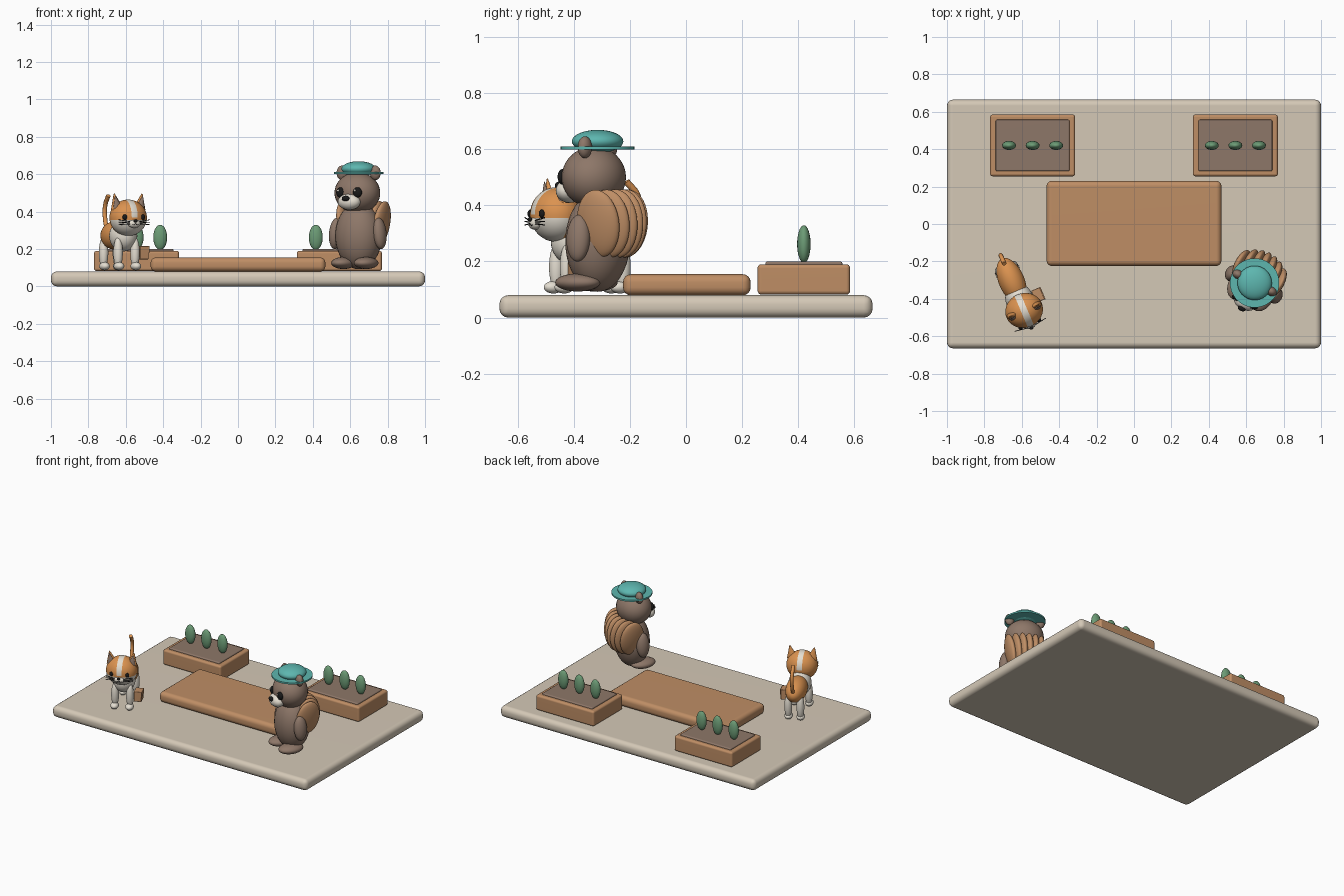
import bpy, bmesh
from math import radians
from mathutils import Matrix, Vector

cube = bpy.data.objects.get("Cube")
if cube:
    bpy.data.objects.remove(cube, do_unlink=True)


def material(name, rgb):
    m = bpy.data.materials.new(name)
    m.use_nodes = True
    m.diffuse_color = (*rgb, 1)
    bsdf = next(n for n in m.node_tree.nodes if n.type == 'BSDF_PRINCIPLED')
    bsdf.inputs["Base Color"].default_value = (*rgb, 1)
    return m


STONE = material("stone", (0.66, 0.58, 0.47))
WOOD = material("wood", (0.52, 0.27, 0.13))
BROWN = material("brown", (0.27, 0.185, 0.14))
ORANGE = material("orange", (0.71, 0.29, 0.08))
WHITE = material("warm white", (0.78, 0.73, 0.64))
TEAL = material("teal", (0.11, 0.47, 0.43))
GREEN = material("green", (0.15, 0.33, 0.18))
BLACK = material("black", (0.01, 0.01, 0.01))
WORLD = Matrix.Identity(4)


def finish(bm, name, mats, frame):
    me = bpy.data.meshes.new(name)
    bm.to_mesh(me)
    bm.free()
    me.shade_smooth()
    me.set_sharp_from_angle(angle=radians(40))
    for m in mats:
        me.materials.append(m)
    ob = bpy.data.objects.new(name, me)
    ob.matrix_world = frame
    bpy.context.collection.objects.link(ob)
    return ob


def box(name, centre, size, mat, bevel, frame=WORLD):
    bm = bmesh.new()
    bmesh.ops.create_cube(bm, size=1)
    bmesh.ops.scale(bm, vec=size, verts=bm.verts)
    bmesh.ops.translate(bm, vec=centre, verts=bm.verts)
    bmesh.ops.bevel(bm, geom=bm.edges[:], offset=bevel, segments=4,
                    profile=0.5, affect='EDGES')
    ob = finish(bm, name, [mat], frame)
    ob.modifiers.new("flat_normals", 'WEIGHTED_NORMAL')
    return ob


def ball(name, centre, radii, mat, frame=WORLD, tilt=0):
    bm = bmesh.new()
    bmesh.ops.create_uvsphere(bm, u_segments=32, v_segments=20, radius=1)
    bmesh.ops.scale(bm, vec=radii, verts=bm.verts)
    local = Matrix.Translation(centre) @ Matrix.Rotation(tilt, 4, 'Y')
    bmesh.ops.transform(bm, matrix=local, verts=bm.verts)
    return finish(bm, name, [mat], frame)


def cone(name, centre, r1, r2, depth, mat, frame=WORLD, flat=1, tilt=0, sides=32):
    bm = bmesh.new()
    bmesh.ops.create_cone(bm, cap_ends=True, segments=sides, radius1=r1,
                          radius2=r2, depth=depth)
    local = (Matrix.Translation(centre) @ Matrix.Rotation(tilt, 4, 'Y')
             @ Matrix.Diagonal((1, flat, 1, 1)))
    bmesh.ops.transform(bm, matrix=local, verts=bm.verts)
    return finish(bm, name, [mat], frame)


def tube(name, points, radius, mat, frame):
    cu = bpy.data.curves.new(name, 'CURVE')
    cu.dimensions = '3D'
    cu.bevel_depth = radius
    cu.bevel_resolution = 3
    cu.use_fill_caps = True
    sp = cu.splines.new('BEZIER')
    sp.bezier_points.add(len(points) - 1)
    for bp, p in zip(sp.bezier_points, points):
        bp.co = p
        bp.handle_left_type = bp.handle_right_type = 'AUTO'
    cu.materials.append(mat)
    ob = bpy.data.objects.new(name, cu)
    ob.matrix_world = frame
    bpy.context.collection.objects.link(ob)


def turned(x, y, degrees):
    return Matrix.Translation((x, y, 0)) @ Matrix.Rotation(radians(degrees), 4, 'Z')


SIDES = (("left", 1), ("right", -1))

# Ground slab and low deck
box("ground_slab", (0, 0, 0.04), (2, 1.33, 0.08), STONE, 0.032)
box("deck", (0, 0.003, 0.117), (0.935, 0.455, 0.075), WOOD, 0.028)

# Two planters, each with three shoots
for side, s in SIDES:
    cx = s * 0.542
    box(side + "_planter", (cx, 0.42, 0.136), (0.455, 0.33, 0.108), WOOD, 0.014)
    box(side + "_soil", (cx, 0.42, 0.185), (0.395, 0.275, 0.03), BROWN, 0.008)
    for i in (-1, 0, 1):
        ball(f"{side}_shoot_{i + 2}", (cx + i * 0.126, 0.42, 0.262),
             (0.037, 0.024, 0.067), GREEN)

# Stout standing animal: body, head and face
B = turned(0.645, -0.315, -27)
ball("stout_body", (0, 0, 0.27), (0.128, 0.112, 0.178), BROWN, B)
ball("stout_head", (0, -0.015, 0.5), (0.125, 0.112, 0.11), BROWN, B)
ball("stout_muzzle", (0, -0.112, 0.452), (0.064, 0.045, 0.043), WHITE, B)
ball("stout_nose", (0, -0.153, 0.47), (0.022, 0.014, 0.015), BLACK, B)
for side, s in SIDES:
    ball(side + "_stout_eye", (s * 0.05, -0.113, 0.502), (0.026, 0.017, 0.028), BLACK, B)
    ball(side + "_eye_glint", (s * 0.05 - 0.007, -0.129, 0.512),
         (0.006, 0.004, 0.006), WHITE, B)
    ball(side + "_stout_ear", (s * 0.1, 0, 0.607), (0.03, 0.024, 0.039), BROWN, B)
    ball(side + "_stout_arm", (s * 0.132, -0.01, 0.283), (0.034, 0.044, 0.084),
         BROWN, B, -s * 0.1)
    ball(side + "_stout_foot", (s * 0.068, -0.045, 0.125), (0.06, 0.085, 0.032), BROWN, B)

# Fan of flat lobes on the back
for i in range(-3, 4):
    ball(f"back_lobe_{i + 4}", (i * 0.036, 0.098 - 0.0045 * i * i, 0.335),
         (0.03, 0.083, 0.122), WOOD, B, i * 0.06)

# Hat
cone("hat_brim", (0, 0, 0.605), 0.132, 0.132, 0.011, TEAL, B)
ball("hat_crown", (0, 0, 0.628), (0.092, 0.092, 0.041), TEAL, B)

# Four-legged animal: body, legs and tail
C = turned(-0.635, -0.35, 23)
ball("small_body", (0, 0.05, 0.272), (0.069, 0.13, 0.076), ORANGE, C)
ball("small_chest", (0, -0.055, 0.27), (0.074, 0.082, 0.083), WHITE, C)
for end, y, x in (("front", -0.1, 0.049), ("back", 0.12, 0.04)):
    for side, s in SIDES:
        ball(f"{end}_{side}_leg", (s * x, y, 0.18), (0.025, 0.027, 0.085), WHITE, C)
        ball(f"{end}_{side}_paw", (s * x, y - 0.012, 0.108), (0.027, 0.036, 0.022), WHITE, C)
tube("small_tail", [(0, 0.15, 0.28), (0, 0.19, 0.35), (0, 0.193, 0.43), (0, 0.15, 0.485)],
     0.012, ORANGE, C)

# Head, cut so the stripe and lower face have clean borders
bm = bmesh.new()
bmesh.ops.create_uvsphere(bm, u_segments=40, v_segments=24, radius=1)
for co, no in (((0.17, 0, 0), (1, 0, 0)), ((-0.17, 0, 0), (1, 0, 0)),
               ((0, 0, -0.12), (0, 0, 1)), ((0, 0.05, 0), (0, 1, 0))):
    bmesh.ops.bisect_plane(bm, geom=bm.verts[:] + bm.edges[:] + bm.faces[:],
                           plane_co=co, plane_no=no)
for f in bm.faces:
    c = f.calc_center_median()
    stripe = abs(c.x) < 0.17 and c.z > 0
    lower_face = c.z < -0.12 and c.y < 0.05
    f.material_index = 1 if stripe or lower_face else 0
bmesh.ops.scale(bm, vec=(0.102, 0.092, 0.097), verts=bm.verts)
bmesh.ops.translate(bm, vec=(0, -0.122, 0.367), verts=bm.verts)
finish(bm, "small_head", [ORANGE, WHITE], C)

# Face, ears and whiskers
ball("small_muzzle", (0, -0.205, 0.335), (0.036, 0.02, 0.022), WHITE, C)
ball("small_nose", (0, -0.224, 0.35), (0.011, 0.008, 0.008), BLACK, C)
for side, s in SIDES:
    ball(side + "_small_eye", (s * 0.052, -0.2, 0.37), (0.013, 0.01, 0.015), BLACK, C)
    cone(side + "_small_ear", (s * 0.073, -0.122, 0.455), 0.035, 0.003, 0.082,
         ORANGE, C, 0.6, s * 0.2, 24)
    cone(side + "_inner_ear", (s * 0.073, -0.134, 0.452), 0.025, 0.002, 0.065,
         BROWN, C, 0.6, s * 0.2, 24)
    tube(side + "_mouth", [(0, -0.224, 0.338), (s * 0.01, -0.223, 0.329),
                           (s * 0.021, -0.219, 0.334)], 0.002, BLACK, C)
    for i in (-1, 0, 1):
        tube(f"{side}_whisker_{i + 2}",
             [(s * 0.028, -0.215, 0.34 + i * 0.006), (s * 0.09, -0.205, 0.343 + i * 0.013)],
             0.002, BLACK, C)

# Satchel at the side
box("satchel", (0.1, -0.075, 0.18), (0.05, 0.07, 0.07), WOOD, 0.004, C)
box("satchel_flap", (0.126, -0.075, 0.197), (0.006, 0.072, 0.038), WOOD, 0.002, C)
